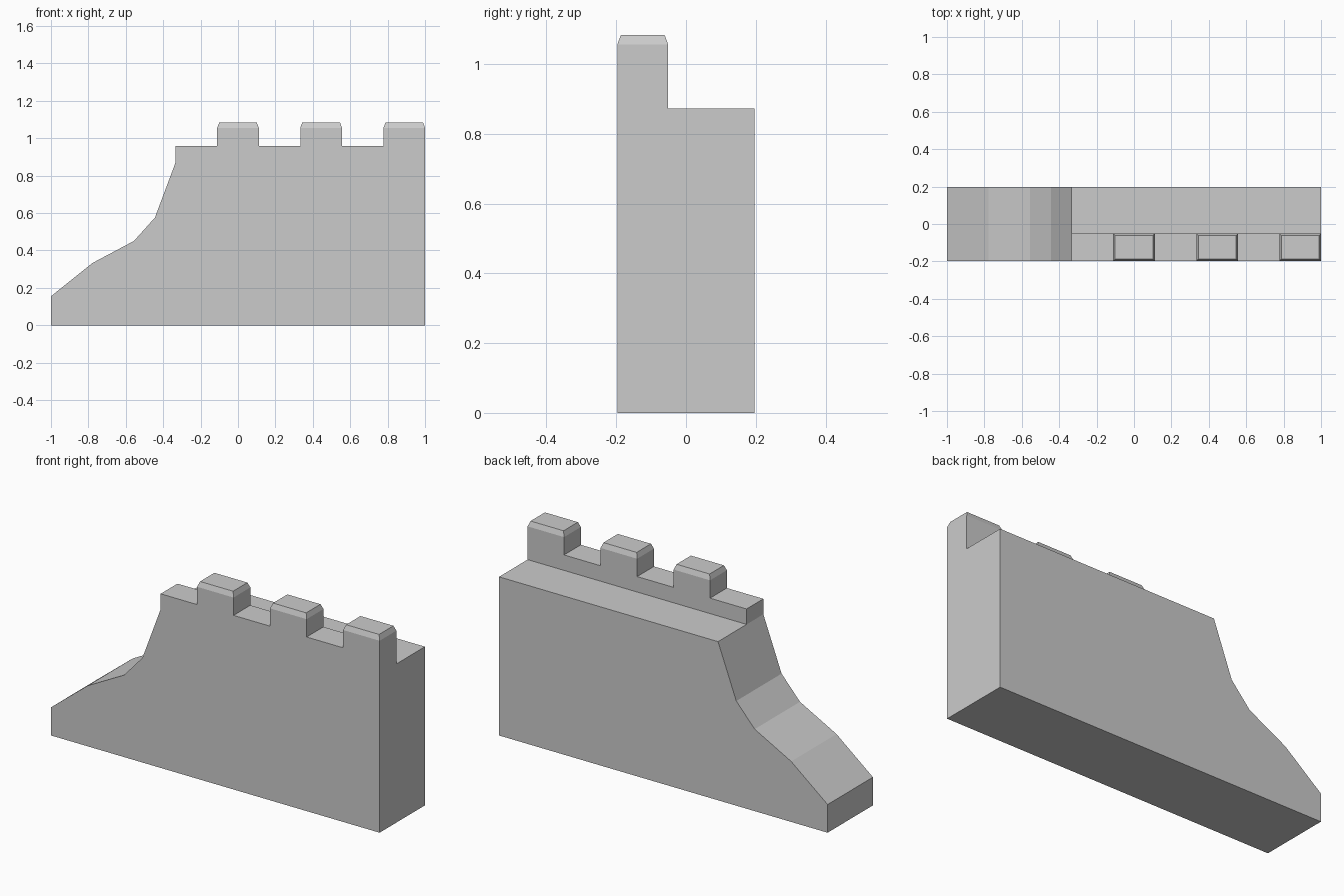
import bpy, bmesh

if "Cube" in bpy.data.objects:
    bpy.data.objects.remove(bpy.data.objects["Cube"])

FRONT, STEP, BACK = -0.197, -0.051, 0.197    # y of front face, parapet back, rear face
WALK, CRENEL, MERLON = 0.873, 0.958, 1.056   # z of walkway, parapet gaps, merlon shoulders

# Broken end slope, then the crenellated top, as one outline in x and z
slope = [(-1, 0), (-1, 0.155), (-0.778, 0.333), (-0.556, 0.451), (-0.444, 0.576), (-0.333, WALK)]
outline = slope + [(-0.333, CRENEL)]
for x0, x1 in [(-0.111, 0.111), (0.333, 0.556), (0.778, 1.0)]:
    outline += [(x0, CRENEL), (x0, MERLON), (x1, MERLON)]
    if x1 < 1:
        outline.append((x1, CRENEL))
outline += [(1, WALK), (1, 0)]

bm = bmesh.new()


def extrude(face, dy):
    geom = bmesh.ops.extrude_face_region(bm, geom=[face])["geom"]
    verts = [g for g in geom if isinstance(g, bmesh.types.BMVert)]
    bmesh.ops.translate(bm, verts=verts, vec=(0, dy, 0))
    return next(g for g in geom if isinstance(g, bmesh.types.BMFace))


# Front slab carrying the parapet
rear = extrude(bm.faces.new([bm.verts.new((x, FRONT, z)) for x, z in outline]), STEP - FRONT)

# Rear of the wall: continue only the part below the walkway
ends = [v for v in rear.verts if abs(v.co.z - WALK) < 1e-4]
bmesh.utils.face_split(rear, ends[0], ends[1])
lower = next(f for f in ends[0].link_faces
             if all(abs(v.co.y - STEP) < 1e-4 and v.co.z < WALK + 1e-4 for v in f.verts))
extrude(lower, BACK - STEP)
bmesh.ops.recalc_face_normals(bm, faces=bm.faces[:])

# Chamfered caps on the merlons
caps = [f for f in bm.faces if all(abs(v.co.z - MERLON) < 1e-4 for v in f.verts)]
bmesh.ops.inset_individual(bm, faces=caps, thickness=0.015, depth=0.028)

# Merge the coplanar pieces left by the two slabs
bmesh.ops.dissolve_limit(bm, angle_limit=0.005, verts=bm.verts[:], edges=bm.edges[:])

mesh = bpy.data.meshes.new("battlement_wall")
bm.to_mesh(mesh)
bm.free()
wall = bpy.data.objects.new("battlement_wall", mesh)
bpy.context.collection.objects.link(wall)
